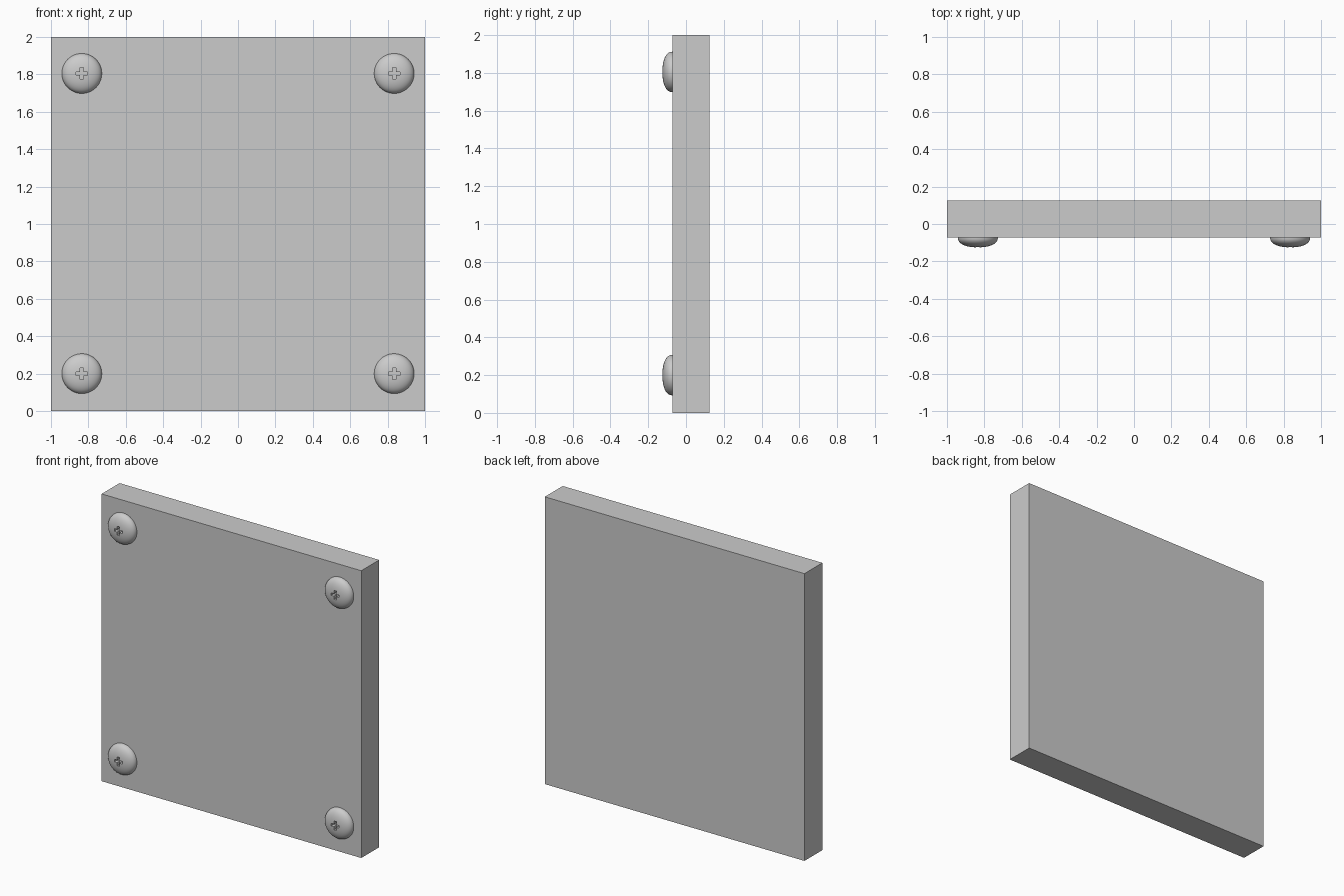
import bpy, bmesh
from math import sin, cos, pi, radians

if "Cube" in bpy.data.objects:
    bpy.data.objects.remove(bpy.data.objects["Cube"])

FRONT, BACK, NOSE = -0.072, 0.125, -0.125
RADIUS, SEGMENTS, RINGS = 0.107, 48, 12


def make_object(name, bm):
    bmesh.ops.recalc_face_normals(bm, faces=bm.faces)
    mesh = bpy.data.meshes.new(name)
    bm.to_mesh(mesh)
    bm.free()
    obj = bpy.data.objects.new(name, mesh)
    bpy.context.collection.objects.link(obj)
    return obj


# Square plate
bm = bmesh.new()
bmesh.ops.create_cube(bm, size=1)
for v in bm.verts:
    v.co = (v.co.x * 2, v.co.y * (BACK - FRONT) + (BACK + FRONT) / 2, v.co.z * 2 + 1)
make_object("plate", bm)

# Domed screw head, lathed around y, its base sunk slightly into the plate
profile = [(RADIUS, 0.01)]
for i in range(RINGS):
    a = i / RINGS * pi / 2
    profile.append((RADIUS * cos(a) ** 0.88, (NOSE - FRONT) * sin(a) ** 0.88))
bm = bmesh.new()
rings = [[bm.verts.new((r * cos(2 * pi * k / SEGMENTS), y, r * sin(2 * pi * k / SEGMENTS)))
          for k in range(SEGMENTS)] for r, y in profile]
tip = bm.verts.new((0, NOSE - FRONT, 0))
for k in range(SEGMENTS):
    n = (k + 1) % SEGMENTS
    for a, b in zip(rings, rings[1:]):
        bm.faces.new((a[k], a[n], b[n], b[k]))
    bm.faces.new((rings[-1][k], rings[-1][n], tip))
bm.faces.new(rings[0])
head = make_object("screw_head", bm)

# Cross-shaped cutter for the driver recess
w, l = 0.009, 0.031
quarter = [(l, -w), (l, w), (w, w)]
outline = []
for x, z in quarter:
    outline.append((x, z))
for _ in range(3):
    outline += [(-z, x) for x, z in outline[-3:]]
bm = bmesh.new()
face = bm.faces.new([bm.verts.new((x, -0.1, z)) for x, z in outline])
ext = bmesh.ops.extrude_face_region(bm, geom=[face])
moved = [g for g in ext["geom"] if isinstance(g, bmesh.types.BMVert)]
bmesh.ops.translate(bm, verts=moved, vec=(0, 0.075, 0))
cutter = make_object("recess_cutter", bm)
cutter.hide_render = True

# Cut the recess, then smooth the dome
mod = head.modifiers.new("recess", 'BOOLEAN')
mod.operation = 'DIFFERENCE'
mod.solver = 'EXACT'
mod.object = cutter
bpy.ops.object.select_all(action='DESELECT')
head.select_set(True)
bpy.context.view_layer.objects.active = head
bpy.ops.object.modifier_apply(modifier=mod.name)
bpy.ops.object.shade_smooth_by_angle(angle=radians(35))
bpy.data.objects.remove(cutter)

# One screw in each corner
for row, z in (("lower", 0.2), ("upper", 1.805)):
    for side, x in (("left", -0.835), ("right", 0.835)):
        screw = bpy.data.objects.new(f"screw_{row}_{side}", head.data)
        screw.location = (x, FRONT, z)
        bpy.context.collection.objects.link(screw)
bpy.data.objects.remove(head)
